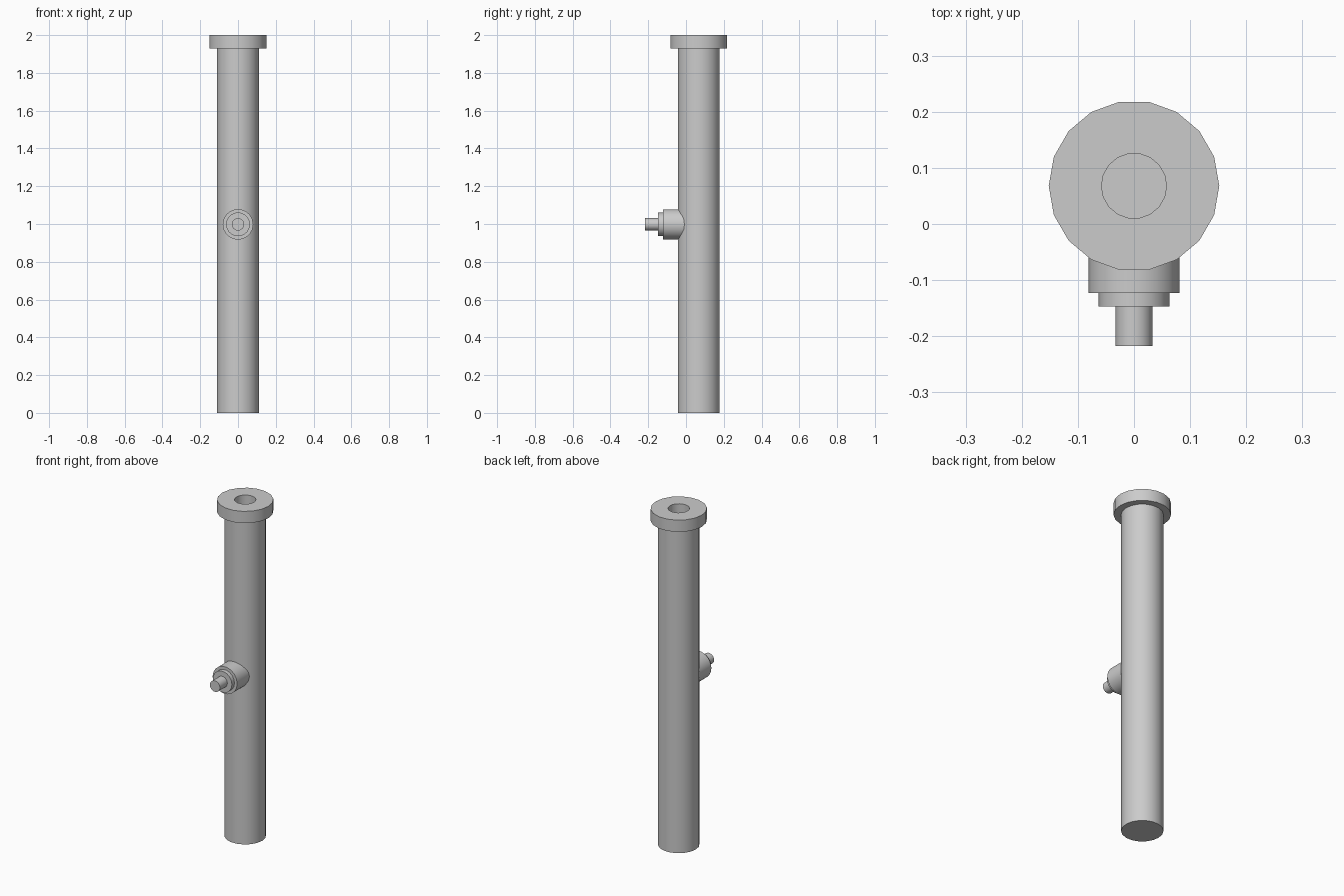
import bpy, bmesh, math
from mathutils import Matrix

if "Cube" in bpy.data.objects:
    bpy.data.objects.remove(bpy.data.objects["Cube"])

SIDES = 18


def lathe(name, profile, matrix):
    """Revolve (radius, height) points around local z; both ends are capped."""
    bm = bmesh.new()
    rings = []
    for r, h in profile:
        rings.append([bm.verts.new((r * math.cos(2 * math.pi * i / SIDES),
                                    r * math.sin(2 * math.pi * i / SIDES), h))
                      for i in range(SIDES)])
    for a, b in zip(rings, rings[1:]):
        for i in range(SIDES):
            j = (i + 1) % SIDES
            bm.faces.new((a[i], a[j], b[j], b[i]))
    bm.faces.new(rings[0][::-1])
    bm.faces.new(rings[-1])
    bmesh.ops.recalc_face_normals(bm, faces=bm.faces[:])
    bm.transform(matrix)
    mesh = bpy.data.meshes.new(name)
    bm.to_mesh(mesh)
    bm.free()
    obj = bpy.data.objects.new(name, mesh)
    bpy.context.collection.objects.link(obj)
    bpy.ops.object.select_all(action='DESELECT')
    obj.select_set(True)
    bpy.context.view_layer.objects.active = obj
    bpy.ops.object.shade_smooth_by_angle(angle=math.radians(30))
    return obj


# Upright pipe with a flanged rim and a recessed opening at the top
lathe("pipe", [(0.112, 0), (0.112, 1.93), (0.152, 1.93), (0.152, 2.0),
               (0.058, 2.0), (0.058, 1.93)],
      Matrix.Translation((0, 0.068, 0)))

# Stepped side fitting pointing to the front
lathe("side_fitting", [(0.081, 0), (0.081, 0.123), (0.063, 0.123), (0.063, 0.147),
                       (0.033, 0.147), (0.033, 0.217)],
      Matrix.Translation((0, 0, 0.998)) @ Matrix.Rotation(math.radians(90), 4, 'X'))
